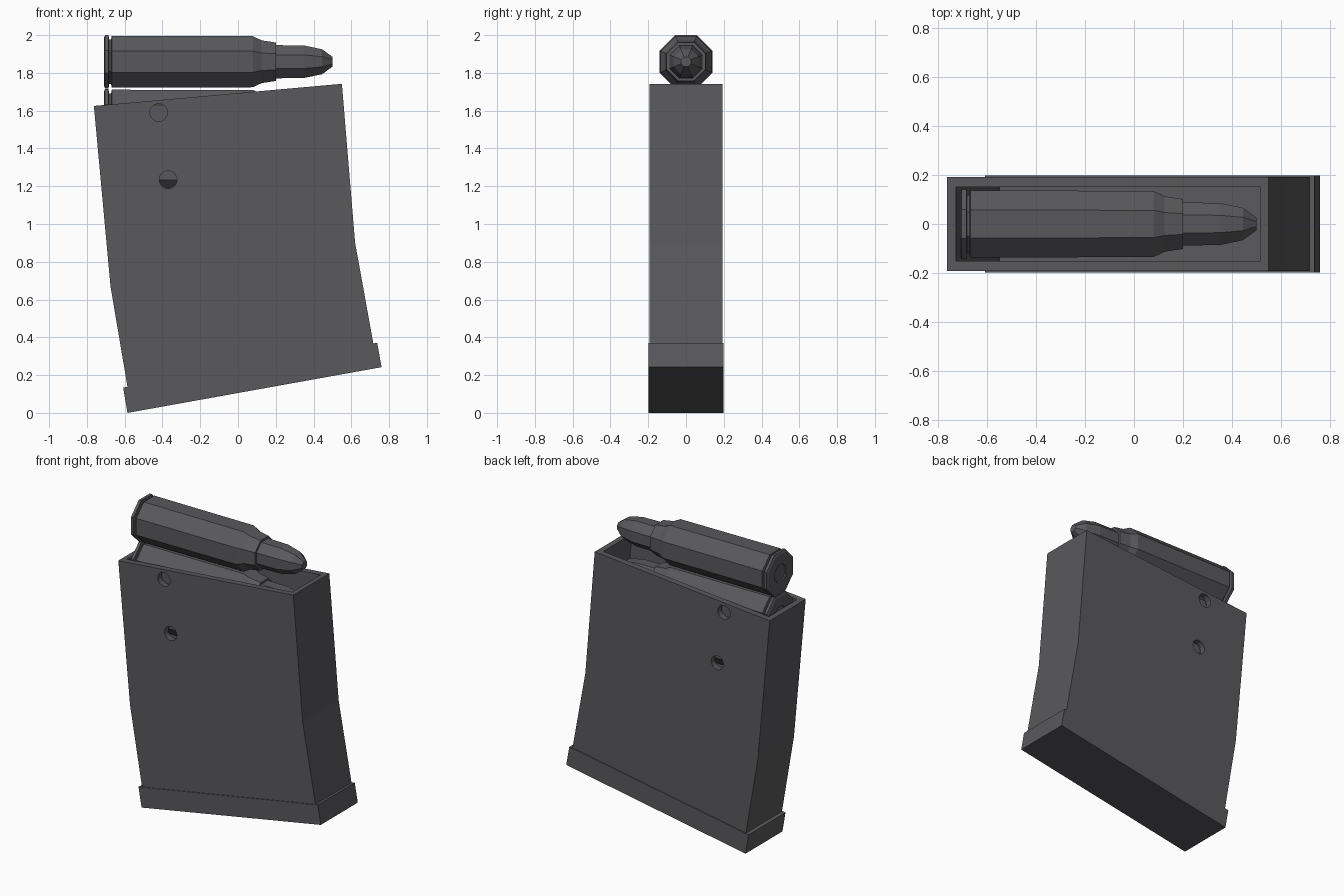
import bpy, bmesh, math
from mathutils import Vector

cube = bpy.data.objects.get("Cube")
if cube:
    bpy.data.objects.remove(cube)

metal = bpy.data.materials.new("dark_gunmetal")
metal.use_nodes = True
COLOUR = (0.1, 0.1, 0.108, 1)
metal.diffuse_color = COLOUR
metal.node_tree.nodes["Principled BSDF"].inputs["Base Color"].default_value = COLOUR


def finish(bm, name):
    bmesh.ops.recalc_face_normals(bm, faces=bm.faces)
    mesh = bpy.data.meshes.new(name)
    bm.to_mesh(mesh)
    bm.free()
    mesh.materials.append(metal)
    obj = bpy.data.objects.new(name, mesh)
    bpy.context.scene.collection.objects.link(obj)
    return obj


def ring(bm, left, right, half):
    """Rectangular loop across the magazine between two side-profile points."""
    return [bm.verts.new((p[0], y, p[1])) for p, y in
            ((left, -half), (right, -half), (right, half), (left, half))]


def bridge(bm, a, b):
    n = len(a)
    for i in range(n):
        bm.faces.new((a[i], a[(i + 1) % n], b[(i + 1) % n], b[i]))


# Curved hollow magazine body: outer shell down, inner shell back up
levels = [(Vector((-0.763, 1.625)), Vector((0.55, 1.742))),
          (Vector((-0.675, 0.67)), Vector((0.62, 0.9))),
          (Vector((-0.58, 0.108)), Vector((0.722, 0.338)))]
WALL = 0.036
bm = bmesh.new()
outer = [ring(bm, l, r, 0.193) for l, r in levels]
inner = []
for l, r in levels:
    step = (r - l) * (WALL / (r.x - l.x))
    inner.append(ring(bm, l + step, r - step, 0.152))
loops = outer + inner[::-1]
for i, loop in enumerate(loops):
    bridge(bm, loop, loops[(i + 1) % len(loops)])
body = finish(bm, "magazine_body")

# Round inspection holes through both side walls
for i, (x, z) in enumerate(((-0.42, 1.59), (-0.37, 1.235))):
    bpy.ops.mesh.primitive_cylinder_add(vertices=16, radius=0.047, depth=1,
                                        location=(x, 0, z),
                                        rotation=(math.pi / 2, 0, 0))
    cutter = bpy.context.object
    cutter.name = "hole_cutter_%d" % (i + 1)
    cutter.data.materials.append(metal)
    cut = body.modifiers.new("inspection_hole", "BOOLEAN")
    cut.object = cutter
    cut.operation = "DIFFERENCE"
    cut.solver = "EXACT"
    cutter.hide_render = True
    cutter.hide_set(True)

# Solid base plate
bm = bmesh.new()
top = ring(bm, (-0.608, 0.134), (0.737, 0.371), 0.198)
bottom = ring(bm, (-0.585, 0.0), (0.76, 0.242), 0.198)
bridge(bm, top, bottom)
bm.faces.new(top)
bm.faces.new(bottom)
finish(bm, "base_plate")


def turned(name, profile, z, sides=8):
    """Eight-sided lathe around the x axis; radii are measured to the flats."""
    bm = bmesh.new()
    loops = []
    for x, r in profile:
        r /= math.cos(math.pi / sides)
        angles = [(k + 0.5) * math.tau / sides for k in range(sides)]
        loops.append([bm.verts.new((x, r * math.cos(a), z + r * math.sin(a)))
                      for a in angles])
    for a, b in zip(loops, loops[1:]):
        bridge(bm, a, b)
    bm.faces.new(loops[0])
    bm.faces.new(loops[-1])
    return finish(bm, name)


# Stack of cartridges: primer recess, rim, groove, case, shoulder, then bullet
case = [(-0.703, 0.048), (-0.703, 0.055), (-0.71, 0.06), (-0.71, 0.125),
        (-0.704, 0.141), (-0.685, 0.141), (-0.683, 0.118), (-0.672, 0.118),
        (-0.668, 0.137), (0.08, 0.135), (0.125, 0.113), (0.2, 0.102)]
bullet = [(0.18, 0.088), (0.35, 0.086), (0.445, 0.066), (0.5, 0.026)]
for i in range(3):
    z = 1.859 - i * 0.285
    turned("cartridge_case_%d" % (i + 1), case, z)
    turned("bullet_tip_%d" % (i + 1), bullet, z)
